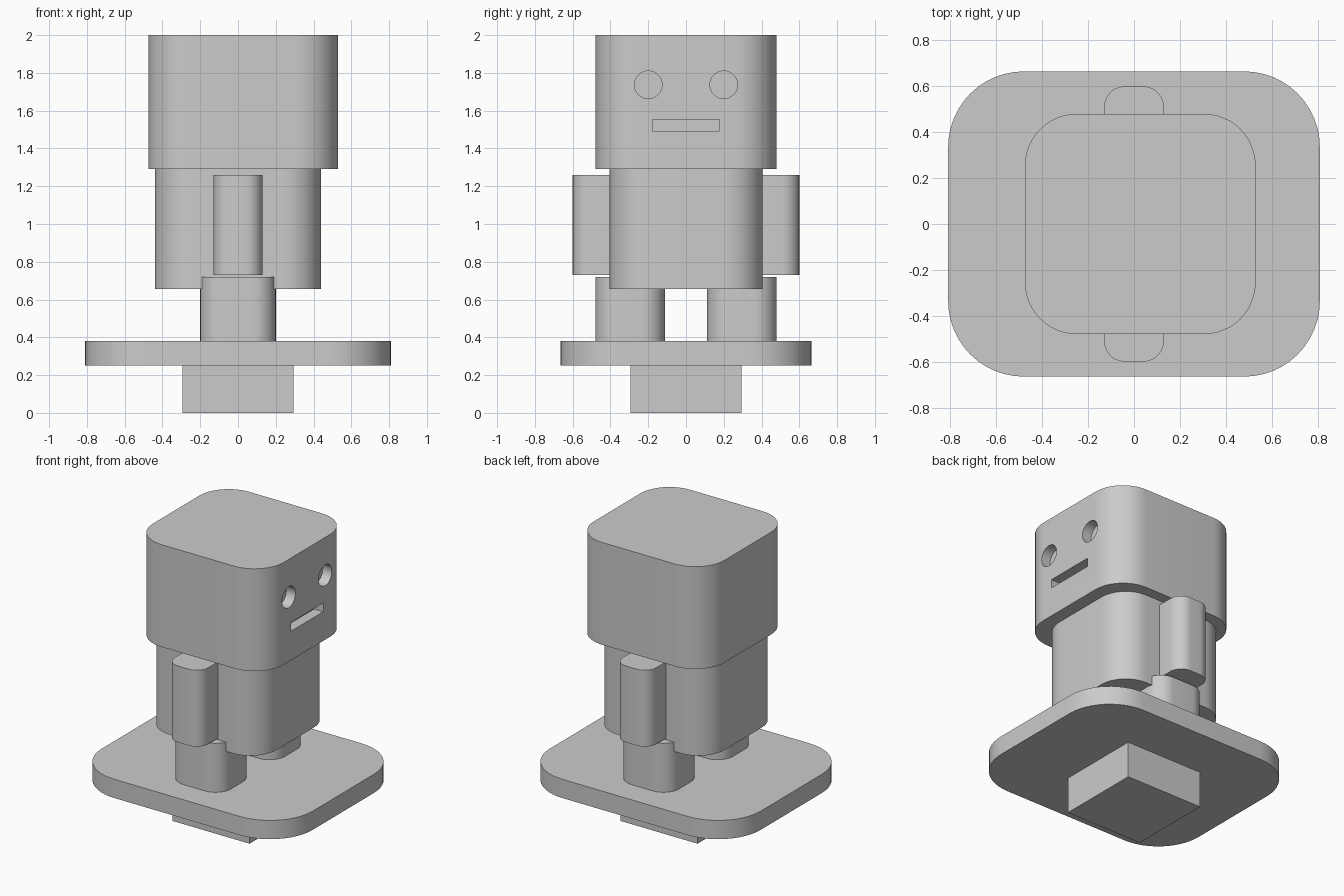
import bpy
import bmesh
import math
from mathutils import Matrix

default_cube = bpy.data.objects.get("Cube")
if default_cube:
    bpy.data.objects.remove(default_cube, do_unlink=True)

grey = bpy.data.materials.new("plain grey")
grey.use_nodes = True
grey.diffuse_color = (0.6, 0.6, 0.6, 1)
grey.node_tree.nodes["Principled BSDF"].inputs["Base Color"].default_value = (0.6, 0.6, 0.6, 1)


def finish(name, bm):
    """Turn a bmesh into a grey object."""
    mesh = bpy.data.meshes.new(name)
    bm.to_mesh(mesh)
    bm.free()
    mesh.materials.append(grey)
    obj = bpy.data.objects.new(name, mesh)
    bpy.context.collection.objects.link(obj)
    return obj


def activate(obj):
    bpy.ops.object.select_all(action='DESELECT')
    obj.select_set(True)
    bpy.context.view_layer.objects.active = obj


def smooth(obj):
    activate(obj)
    bpy.ops.object.shade_smooth_by_angle(angle=math.radians(30))


def block(name, x, y, z, radius=0.0):
    """Box between the given ranges, with its upright edges rounded."""
    bm = bmesh.new()
    bmesh.ops.create_cube(bm, size=1)
    for v in bm.verts:
        for axis, (low, high) in enumerate((x, y, z)):
            v.co[axis] = high if v.co[axis] > 0 else low
    if radius:
        upright = [e for e in bm.edges
                   if abs(e.verts[0].co.z - e.verts[1].co.z) > 0.01]
        bmesh.ops.bevel(bm, geom=upright, offset=radius, offset_type='OFFSET',
                        segments=12, profile=0.5, affect='EDGES')
    return finish(name, bm)


def carve(target, cutter):
    """Cut a recess and discard the cutter."""
    mod = target.modifiers.new("recess", 'BOOLEAN')
    mod.operation = 'DIFFERENCE'
    mod.solver = 'EXACT'
    mod.object = cutter
    activate(target)
    bpy.ops.object.modifier_apply(modifier=mod.name)
    bpy.data.objects.remove(cutter, do_unlink=True)


# Stand: square peg under a rounded plate
block("stand_peg", (-0.295, 0.295), (-0.295, 0.295), (0, 0.25))
smooth(block("stand_plate", (-0.81, 0.81), (-0.665, 0.665), (0.25, 0.38), 0.33))

# Torso
smooth(block("torso", (-0.44, 0.44), (-0.405, 0.405), (0.655, 1.29), 0.2))

# Legs and arms, one pair per side
for side, s in (("left", 1), ("right", -1)):
    leg_y = sorted((s * 0.112, s * 0.48))
    smooth(block(side + "_leg", (-0.2, 0.2), leg_y, (0.38, 0.72), 0.12))
    arm_y = sorted((s * 0.3, s * 0.6))
    smooth(block(side + "_arm", (-0.13, 0.13), arm_y, (0.73, 1.26), 0.09))

# Head with recessed eyes and mouth on the +x face
face_x = 0.53
depth = 0.07
head = block("head", (-0.475, face_x), (-0.48, 0.48), (1.29, 2.0), 0.225)
for y in (-0.2, 0.2):
    bm = bmesh.new()
    place = Matrix.Translation((face_x, y, 1.737)) @ Matrix.Rotation(math.pi / 2, 4, 'Y')
    bmesh.ops.create_cone(bm, cap_ends=True, segments=32, radius1=0.073,
                          radius2=0.073, depth=2 * depth, matrix=place)
    carve(head, finish("eye_cutter", bm))
carve(head, block("mouth_cutter", (face_x - depth, face_x + depth),
                  (-0.178, 0.178), (1.492, 1.552)))
smooth(head)
